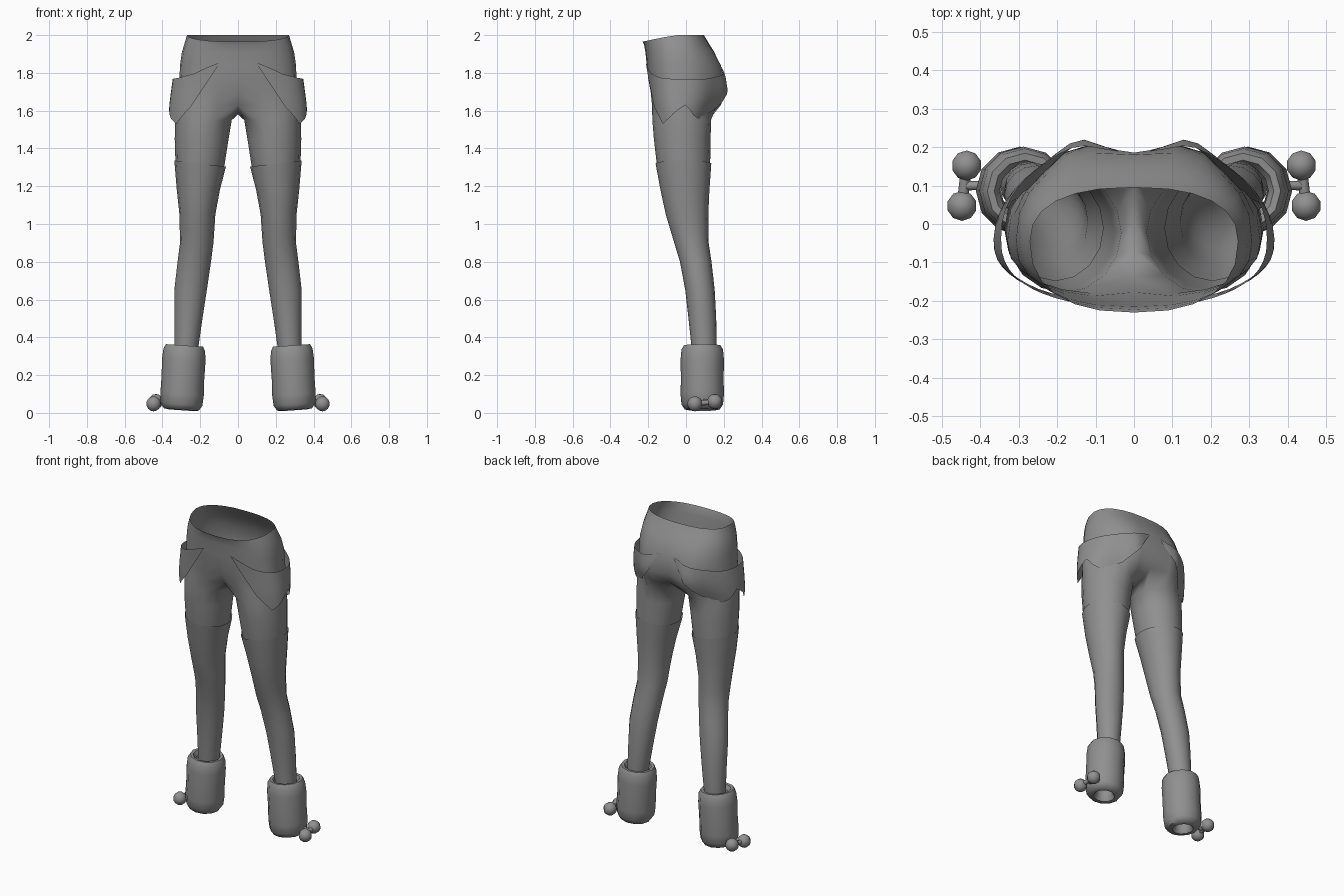
import bpy, bmesh, math
from mathutils import Vector

if "Cube" in bpy.data.objects:
    bpy.data.objects.remove(bpy.data.objects["Cube"])

grey = bpy.data.materials.new("plain_grey")
grey.diffuse_color = (0.28, 0.28, 0.28, 1)
grey.use_nodes = True
grey.node_tree.nodes["Principled BSDF"].inputs["Base Color"].default_value = grey.diffuse_color


def finish(name, bm, mirror=True):
    bmesh.ops.recalc_face_normals(bm, faces=bm.faces)
    me = bpy.data.meshes.new(name)
    bm.to_mesh(me)
    bm.free()
    me.materials.append(grey)
    ob = bpy.data.objects.new(name, me)
    bpy.context.collection.objects.link(ob)
    bpy.ops.object.select_all(action='DESELECT')
    bpy.context.view_layer.objects.active = ob
    ob.select_set(True)
    bpy.ops.object.shade_smooth_by_angle(angle=math.radians(50))
    if mirror:
        m = ob.modifiers.new("mirror", 'MIRROR')
        m.merge_threshold = 0.002
    return ob


def bridge(bm, a, b, closed):
    n = len(a)
    for i in range(n if closed else n - 1):
        j = (i + 1) % n
        bm.faces.new((a[i], a[j], b[j], b[i]))


def loft(bm, rings, closed=True):
    rows = [[bm.verts.new(p) for p in r] for r in rings]
    for a, b in zip(rows, rows[1:]):
        bridge(bm, a, b, closed)
    return rows


def lookup(table, k):
    """Piecewise linear lookup in rows sorted by rising first value."""
    if k <= table[0][0]:
        return table[0][1:]
    for a, b in zip(table, table[1:]):
        if k <= b[0]:
            f = (k - a[0]) / (b[0] - a[0])
            return [p + (q - p) * f for p, q in zip(a[1:], b[1:])]
    return table[-1][1:]


# Hip sections: z, half width, front y, back y, cheek bulge, crotch pull-in
HIPS = [(1.53, .33, -.17, .10, .02, .0),
        (1.62, .33, -.185, .15, .045, .05),
        (1.70, .32, -.192, .18, .045, .015),
        (1.77, .31, -.20, .185, .03, 0),
        (1.84, .307, -.208, .18, .015, 0),
        (1.91, .297, -.215, .15, .005, 0),
        (1.95, .285, -.222, .125, 0, 0),
        (2.00, .27, -.23, .095, 0, 0)]


def hip_point(t, z, off=0.0):
    """Point on the hips; t runs 0 (front centre) to 180 (back centre)."""
    w, yf, yb, bulge, pull = lookup(HIPS, z)
    s, c = math.sin(math.radians(t)), math.cos(math.radians(t))
    s = max(s, 0.0)
    x = w * s ** 0.82 if s > 1e-6 else 0.0
    cy = -0.045
    d = abs(c) ** 0.85
    y = cy + (yf - cy) * d if c > 0 else cy + (yb - cy) * d
    if c < 0:
        y += bulge * math.exp(-((x - .14) / .07) ** 2)
    else:
        y += pull * math.exp(-(x / .06) ** 2)
    zz = z - .035 * max(c, 0) if z > 1.99 else z
    return Vector((x + off * s, y - off * c, zz))


# Leg sections: z, inner x, outer x, front y, back y
LEG = [(.10, .25, .345, .045, .15),
       (.36, .21, .335, .03, .16),
       (.50, .19, .335, .015, .158),
       (.65, .167, .335, -.002, .15),
       (.80, .145, .318, -.03, .133),
       (.90, .132, .305, -.06, .118),
       (1.05, .122, .308, -.105, .116),
       (1.18, .098, .322, -.133, .122),
       (1.32, .07, .331, -.155, .128),
       (1.45, .05, .335, -.17, .13),
       (1.55, .033, .333, -.178, .133)]
OUT, INN = 12, 3


def leg_ring(z, grow=0.0, tilt=0.0):
    xi, xo, yf, yb = lookup(LEG, z)
    cx, cy = (xi + xo) / 2, (yf + yb) / 2
    rx, ry = (xo - xi) / 2 + grow, (yb - yf) / 2 + grow
    angs = [-45 + 270 * i / OUT for i in range(OUT + 1)]
    angs += [225 + 90 * i / (INN + 1) for i in range(1, INN + 1)]
    pts = []
    for a in map(math.radians, angs):
        dx = rx * math.sin(a)
        pts.append((cx + dx, cy - ry * math.cos(a), z + tilt * dx))
    return pts


# Hips and thighs: open waist, half rings joined to a leg tube under the crotch
bm = bmesh.new()
ts = [180 * i / OUT for i in range(OUT + 1)]
zs = [2.0, 1.95, 1.91, 1.84, 1.77, 1.70, 1.63]
rows = loft(bm, [[hip_point(t, z) for t in ts] for z in zs], closed=False)
crotch = [bm.verts.new(p) for p in ((0, .09, 1.59), (0, .01, 1.58), (0, -.07, 1.59))]
thigh = loft(bm, [leg_ring(z) for z in (1.55, 1.45, 1.32, 1.27)])
bridge(bm, rows[-1] + crotch, thigh[0], True)
finish("hips_and_thighs", bm)

# Stockings: slightly wider than the thigh so the top edge shows
bm = bmesh.new()
levels = [1.32, 1.18, 1.05, .97, .90, .80, .72, .65, .50, .36, .10]
loft(bm, [leg_ring(z, .006 if z > 1.3 else .002, .12 if z > 1.3 else 0)
          for z in levels])
finish("stocking", bm)

# Flared hip panels: angle, top z, bottom z
HEM = [(14, 1.855, 1.85), (21, 1.84, 1.79), (42, 1.795, 1.62),
       (63, 1.775, 1.53), (77, 1.77, 1.56), (98, 1.765, 1.63),
       (112, 1.765, 1.575), (126, 1.77, 1.55), (147, 1.785, 1.60),
       (161, 1.80, 1.69), (175, 1.83, 1.82)]
bm = bmesh.new()
cols = []
for t in range(14, 176, 7):
    top, low = lookup(HEM, t)
    off = .006 + .029 * math.sin(math.radians(t)) ** 2
    cols.append([hip_point(t, top + (low - top) * k / 4, off) for k in range(5)])
loft(bm, cols, closed=False)
finish("hip_panel", bm)

# Ankle cuffs: rounded sleeves with a hole underneath (radius, z)
CUFF = [(.065, .33), (.08, .355), (.098, .357), (.11, .335), (.115, .28),
        (.113, .18), (.115, .10), (.110, .045), (.092, .018),
        (.062, .014), (.05, .035), (.05, .10)]
bm = bmesh.new()
rings = []
for r, z in CUFF:
    cx = .283 + (.36 - z) * .05
    ring = []
    for i in range(12):
        a = 2 * math.pi * i / 12
        dx = r * math.cos(a)
        ring.append((cx + dx, .086 + r * math.sin(a), z + .07 * dx))
    rings.append(ring)
loft(bm, rings)
finish("ankle_cuff", bm)

# Bobbles: two balls beside each cuff
BALLS = [Vector((.435, .152, .06)), Vector((.447, .047, .048))]
bm = bmesh.new()
for c in BALLS:
    res = bmesh.ops.create_uvsphere(bm, u_segments=10, v_segments=7, radius=.04)
    bmesh.ops.translate(bm, verts=res['verts'], vec=c)
finish("bobbles", bm)


# Cords: link the two balls and tie them to the cuff
def cord(bm, a, b, r):
    d = b - a
    res = bmesh.ops.create_cone(bm, cap_ends=True, segments=8, radius1=r,
                                radius2=r, depth=d.length)
    rot = d.to_track_quat('Z', 'Y').to_matrix()
    bmesh.ops.rotate(bm, verts=res['verts'], matrix=rot, cent=(0, 0, 0))
    bmesh.ops.translate(bm, verts=res['verts'], vec=(a + b) / 2)


bm = bmesh.new()
cord(bm, BALLS[0], BALLS[1], .014)
cord(bm, Vector((.39, .1, .065)), (BALLS[0] + BALLS[1]) / 2, .012)
finish("bobble_cords", bm)
